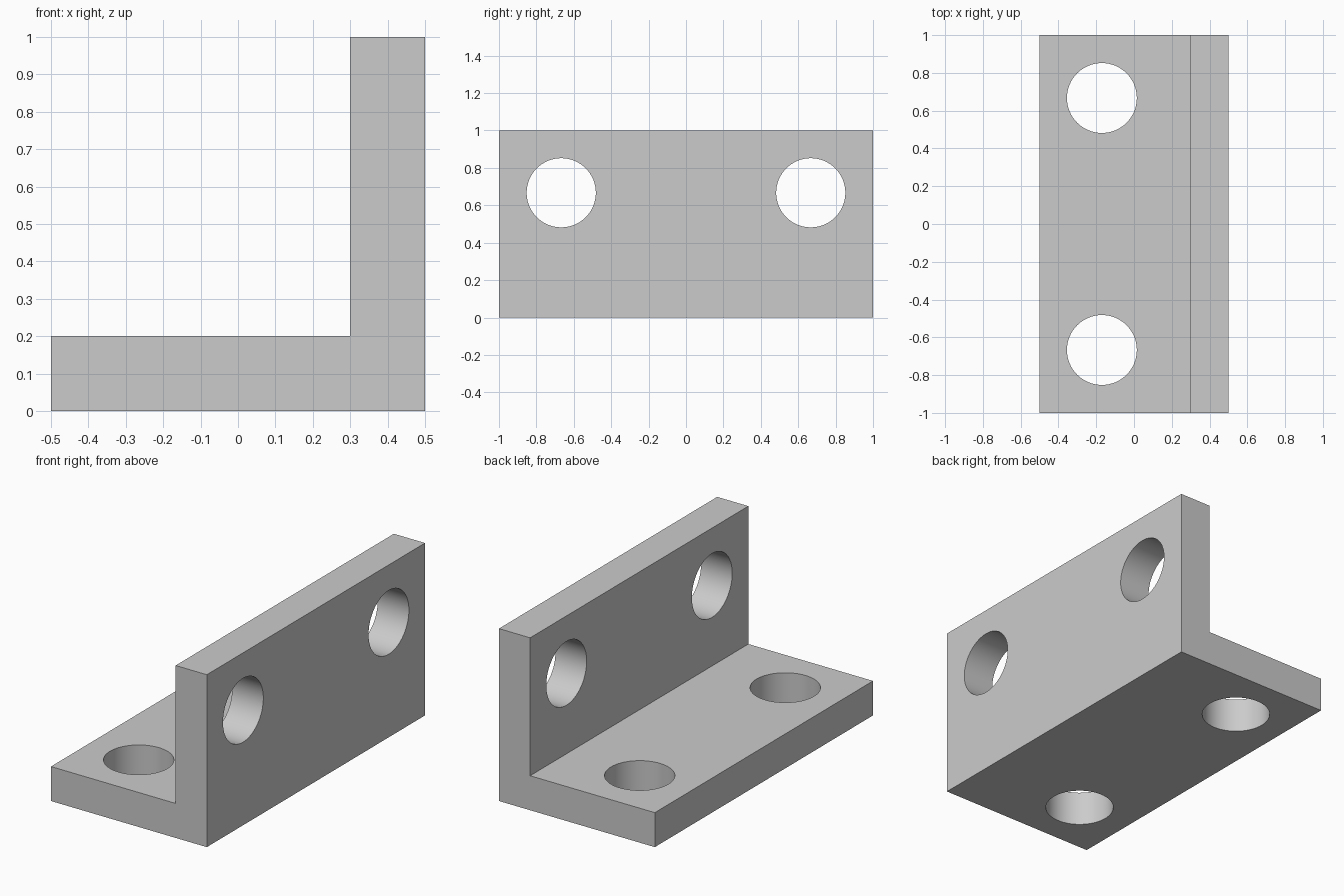
import bpy
import bmesh
import math

HALF_X, HALF_Y, HEIGHT = 0.5, 1.0, 1.0
BASE_TOP, WALL_X = 0.2, 0.3
HOLE_R, HOLE_Y, HOLE_X, HOLE_Z = 0.185, 0.667, -0.17, 0.667

cube = bpy.data.objects.get("Cube")
if cube:
    bpy.data.objects.remove(cube, do_unlink=True)

grey = bpy.data.materials.new("light_grey")
grey.use_nodes = True
colour = (0.6, 0.6, 0.6, 1.0)
grey.diffuse_color = colour
grey.node_tree.nodes["Principled BSDF"].inputs["Base Color"].default_value = colour

# Angle bracket: L-shaped profile extruded along y
profile = [(-HALF_X, 0), (HALF_X, 0), (HALF_X, HEIGHT),
           (WALL_X, HEIGHT), (WALL_X, BASE_TOP), (-HALF_X, BASE_TOP)]
bm = bmesh.new()
end = bm.faces.new([bm.verts.new((x, -HALF_Y, z)) for x, z in profile])
side = bmesh.ops.extrude_face_region(bm, geom=[end])
moved = [v for v in side["geom"] if isinstance(v, bmesh.types.BMVert)]
bmesh.ops.translate(bm, verts=moved, vec=(0, 2 * HALF_Y, 0))
bmesh.ops.recalc_face_normals(bm, faces=bm.faces)
mesh = bpy.data.meshes.new("angle_bracket")
bm.to_mesh(mesh)
bm.free()
mesh.materials.append(grey)
bracket = bpy.data.objects.new("angle_bracket", mesh)
bpy.context.collection.objects.link(bracket)


def drill(name, location, rotation):
    """Cut one round bolt hole through the bracket."""
    bpy.ops.mesh.primitive_cylinder_add(vertices=64, radius=HOLE_R, depth=0.6,
                                        location=location, rotation=rotation)
    cutter = bpy.context.object
    cutter.name = name
    cutter.hide_render = True
    cutter.data.materials.append(grey)
    bpy.context.view_layer.objects.active = bracket
    cut = bracket.modifiers.new(name, "BOOLEAN")
    cut.operation = "DIFFERENCE"
    cut.solver = "EXACT"
    cut.object = cutter
    bpy.ops.object.modifier_apply(modifier=cut.name)
    bpy.data.objects.remove(cutter, do_unlink=True)


# Bolt holes: a pair in the base and a pair in the upright wall
for y in (-HOLE_Y, HOLE_Y):
    drill("base_hole", (HOLE_X, y, BASE_TOP / 2), (0, 0, 0))
    drill("wall_hole", ((WALL_X + HALF_X) / 2, y, HOLE_Z), (0, math.pi / 2, 0))

# Smooth hole walls, sharp bracket edges
bpy.ops.object.select_all(action="DESELECT")
bracket.select_set(True)
bpy.context.view_layer.objects.active = bracket
bpy.ops.object.shade_smooth_by_angle(angle=math.radians(30))
